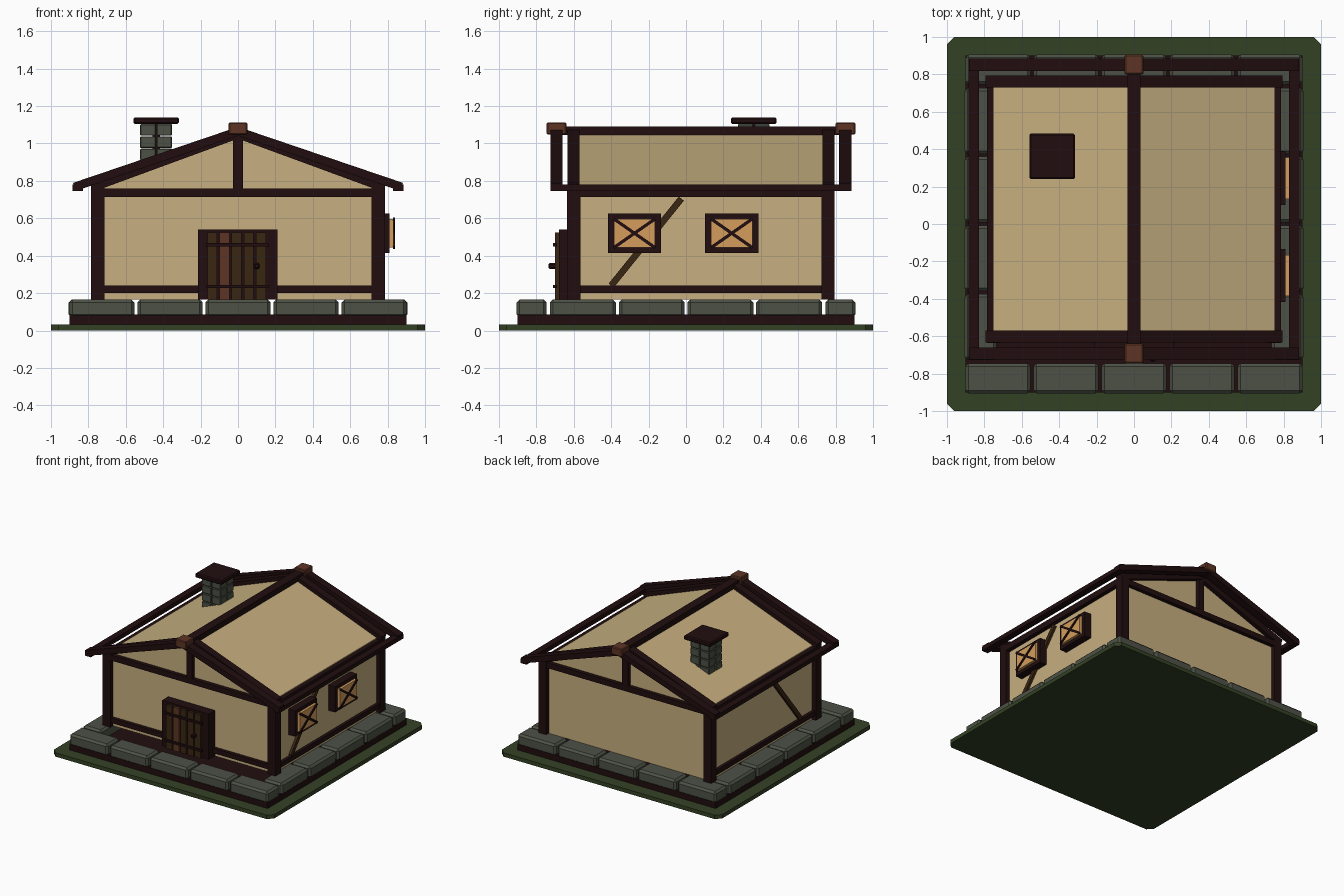
import bpy, bmesh, math
from mathutils import Vector, Matrix

if "Cube" in bpy.data.objects:
    bpy.data.objects.remove(bpy.data.objects["Cube"])


def material(name, rgb):
    m = bpy.data.materials.new(name)
    m.diffuse_color = (*rgb, 1)
    m.use_nodes = True
    m.node_tree.nodes["Principled BSDF"].inputs["Base Color"].default_value = m.diffuse_color
    return m


GRASS = material("grass green", (.034, .053, .018))
STONE = material("stone grey", (.075, .083, .061))
DARK = material("dark timber", (.015, .004, .0045))
PLASTER = material("tan plaster", (.57, .43, .215))
BROWN = material("plank brown", (.042, .019, .006))
RED = material("red brown", (.11, .035, .018))
GLOW = material("window orange", (.66, .34, .107))


def finish(name, bm, mat, bevel=0):
    if bevel:
        bmesh.ops.bevel(bm, geom=bm.edges[:], offset=bevel, segments=1, affect='EDGES')
    bmesh.ops.recalc_face_normals(bm, faces=bm.faces)
    me = bpy.data.meshes.new(name)
    bm.to_mesh(me)
    bm.free()
    me.materials.append(mat)
    ob = bpy.data.objects.new(name, me)
    bpy.context.collection.objects.link(ob)
    return ob


def box(name, x, y, z, mat, bevel=0):
    bm = bmesh.new()
    size = [b - a for a, b in (x, y, z)]
    mid = [(a + b) / 2 for a, b in (x, y, z)]
    bmesh.ops.create_cube(bm, size=1, matrix=Matrix.Translation(mid) @ Matrix.Diagonal((*size, 1)))
    return finish(name, bm, mat, bevel)


def beam(name, p, q, normal, depth, width, mat):
    """Box running from p to q; depth lies along normal, width across it."""
    p, q, n = Vector(p), Vector(q), Vector(normal)
    d = (q - p).normalized()
    rot = Matrix((d, n, d.cross(n))).transposed().to_4x4()
    bm = bmesh.new()
    bmesh.ops.create_cube(bm, size=1, matrix=Matrix.Translation((p + q) / 2) @ rot
                          @ Matrix.Diagonal(((q - p).length, depth, width, 1)))
    return finish(name, bm, mat)


def prism(name, points, extrude, mat):
    bm = bmesh.new()
    f = bm.faces.new([bm.verts.new(p) for p in points])
    r = bmesh.ops.extrude_face_region(bm, geom=[f])
    bmesh.ops.translate(bm, vec=extrude, verts=[v for v in r['geom'] if isinstance(v, bmesh.types.BMVert)])
    return finish(name, bm, mat)


# ground and foundation
c = .96
prism("grass_plate", [(-1, -c, 0), (-c, -1, 0), (c, -1, 0), (1, -c, 0),
                      (1, c, 0), (c, 1, 0), (-c, 1, 0), (-1, c, 0)], (0, 0, .032), GRASS)
box("foundation", (-.9, .9), (-.9, .9), (.03, .085), DARK)

# ring of stones
step = .364
for i in range(5):
    x = -.91 + i * step
    for y in ((-.905, -.745), (.745, .905)):
        box("foundation_stone", (x + .008, x + step - .008), y, (.07, .166), STONE, .016)
for i in range(4):
    y = -.735 + i * .3675
    for x in ((-.905, -.735), (.735, .905)):
        box("foundation_stone", x, (y + .008, y + .36), (.07, .166), STONE, .016)

# plaster body with gables and roof slopes
F, B = -.60, .76
prism("house_body", [(-.75, F, .165), (.75, F, .165), (.75, F, .772), (0, F, 1.055), (-.75, F, .772)],
      (0, B - F, 0), PLASTER)

# corner posts, side rails, braces, eaves
for s in (-1, 1):
    px = sorted((s * .715, s * .785))
    for y in ((-.635, -.565), (.725, .795)):
        box("corner_post", px, y, (.165, .765), DARK)
    box("side_sill", sorted((s * .74, s * .775)), (F, B), (.2, .24), DARK)
    box("side_top_rail", sorted((s * .72, s * .785)), (-.635, .795), (.715, .765), DARK)
    beam("side_brace", (s * .755, -.4, .24), (s * .755, -.025, .705), (1, 0, 0), .03, .035, BROWN)
    box("eave_beam", sorted((s * .83, s * .885)), (-.725, .885), (.745, .78), DARK)
    # rafters on the body edge and outer barge boards
    for y in (-.602, .762):
        beam("gable_rafter", (s * .785, y, .767), (0, y, 1.055), (0, 1, 0), .064, .055, DARK)
    for y in (-.692, .852):
        beam("barge_board", (s * .875, y, .768), (0, y, 1.065), (0, 1, 0), .066, .045, DARK)

# gable beams and king posts, front and back
for y in ((-.632, -.59), (.75, .792)):
    box("gable_tie_beam", (-.75, .75), y, (.715, .76), DARK)
    box("king_post", (-.026, .026), y, (.74, 1.04), DARK)
box("front_sill", (-.74, .74), (-.628, -.59), (.2, .24), DARK)

# ridge
box("ridge_beam", (-.036, .036), (-.725, .885), (1.045, 1.09), DARK)
for y in ((-.745, -.64), (.8, .905)):
    box("ridge_cap", (-.05, .05), y, (1.048, 1.112), RED, .006)

# door
box("door_frame", (-.213, .21), (-.68, -.6), (.165, .54), DARK)
edges = [-.17, -.105, -.04, .025, .09, .155]
for i in range(5):
    box("door_plank", (edges[i] + .006, edges[i + 1] - .006), (-.7, -.66), (.165, .523),
        RED if i == 1 else BROWN)
for z in (.235, .458):
    box("door_strap", (-.17, .165), (-.712, -.69), (z - .009, z + .009), DARK)
box("door_handle", (.085, .115), (-.735, -.695), (.33, .36), DARK, .006)

# windows on the right wall
for y0 in (-.418, .102):
    y1, za, zb = y0 + .285, .415, .625
    box("window_frame", (.75, .811), (y0, y1), (za, zb), DARK)
    a, b, lo, hi = y0 + .032, y1 - .032, za + .028, zb - .028
    box("window_pane", (.8, .832), (a, b), (lo, hi), GLOW)
    for u, v in ((lo, hi), (hi, lo)):
        beam("window_cross", (.834, a, u), (.834, b, v), (1, 0, 0), .012, .017, DARK)

# chimney of stacked stones
cx, cy = -.438, .362
for row in range(4):
    z = .845 + row * .0655
    for x in ((cx - .085, cx - .003), (cx + .003, cx + .085)):
        for y in ((cy - .085, cy - .003), (cy + .003, cy + .085)):
            box("chimney_stone", x, y, (z, z + .0615), STONE, .004)
box("chimney_core", (cx - .02, cx + .02), (cy - .02, cy + .02), (.85, 1.11), DARK)
box("chimney_cap", (cx - .122, cx + .122), (cy - .122, cy + .122), (1.104, 1.14), DARK, .008)
